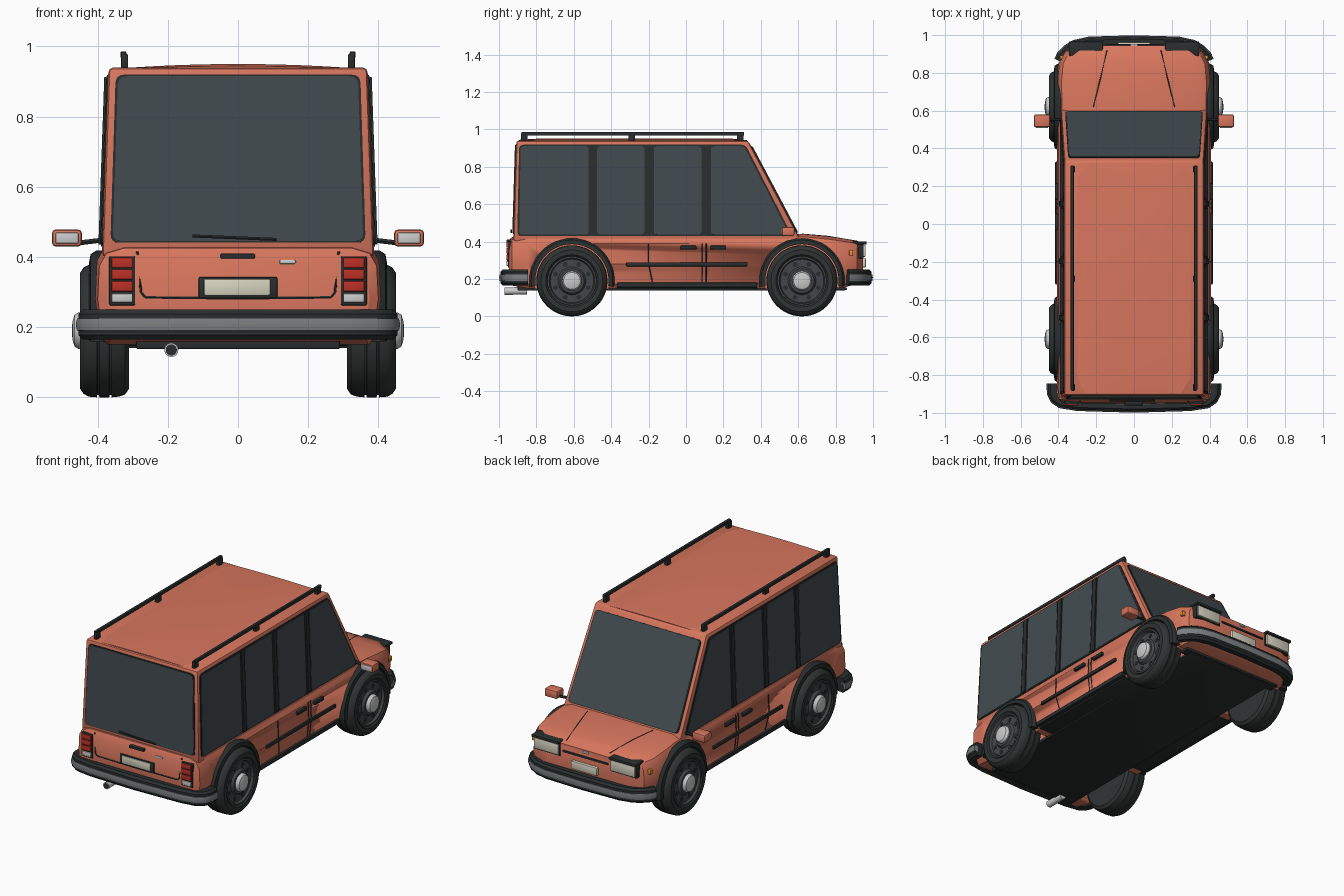
import bpy, bmesh, math
from mathutils import Vector as V

if "Cube" in bpy.data.objects:
    bpy.data.objects.remove(bpy.data.objects["Cube"])


def mat(name, r, g, b):
    m = bpy.data.materials.new(name)
    m.diffuse_color = (r, g, b, 1)
    m.use_nodes = True
    m.node_tree.nodes["Principled BSDF"].inputs["Base Color"].default_value = m.diffuse_color
    return m


PAINT = mat("orange_paint", .68, .18, .11)
GLASS = mat("glass", .055, .07, .08)
BLACK = mat("black_trim", .022, .027, .027)
RUBBER = mat("rubber", .03, .034, .034)
DARK = mat("dark_rim", .055, .06, .065)
STEEL = mat("steel", .2, .21, .22)
SILVER = mat("silver", .55, .55, .55)
CREAM = mat("cream", .68, .66, .53)
RED = mat("red_lens", .5, .03, .02)
AMBER = mat("amber_lens", .8, .3, .02)


def loft(name, rings, m, mirror=False, bevel=0, segs=2):
    """Skin a list of equal-length closed rings and cap both ends."""
    bm = bmesh.new()
    vs = [[bm.verts.new(p) for p in ring] for ring in rings]
    n = len(vs[0])
    for a, b in zip(vs, vs[1:]):
        for i in range(n):
            j = (i + 1) % n
            bm.faces.new((a[i], a[j], b[j], b[i]))
    bm.faces.new(vs[0])
    bm.faces.new(vs[-1])
    bmesh.ops.recalc_face_normals(bm, faces=bm.faces)
    if bevel:
        bmesh.ops.bevel(bm, geom=bm.edges[:], offset=bevel, segments=segs,
                        profile=.5, affect='EDGES')
    me = bpy.data.meshes.new(name)
    bm.to_mesh(me)
    bm.free()
    me.materials.append(m)
    ob = bpy.data.objects.new(name, me)
    bpy.context.collection.objects.link(ob)
    if mirror:
        ob.modifiers.new("mirror", 'MIRROR')
    return ob


def box(name, xs, ys, zs, m, mirror=False, bevel=.004):
    rings = [[(xs[0], y, z), (xs[1], y, z), (xs[1], y, w), (xs[0], y, w)]
             for y in ys for z, w in [zs]]
    return loft(name, rings, m, mirror, bevel)


def bar(name, p, q, r, m, mirror=False, n=6, r2=None):
    p, q = V(p), V(q)
    rot = (q - p).to_track_quat('Z', 'Y')
    ring = lambda c, s: [c + rot @ V((s * math.cos(2 * math.pi * i / n), s * math.sin(2 * math.pi * i / n), 0))
                         for i in range(n)]
    return loft(name, [ring(p, r), ring(q, r2 or r)], m, mirror)


def lathe(name, prof, y, z, m, n=40, mirror=True):
    return loft(name, [[(x, y + r * math.cos(2 * math.pi * i / n), z + r * math.sin(2 * math.pi * i / n))
                        for i in range(n)] for r, x in prof], m, mirror)


def panel(name, pts, t, m, mirror=False, rad=.025, grow=0):
    """Flat plate with rounded corners, thickness t to both sides."""
    pts = [V(p) for p in pts]
    c = sum(pts, V()) / len(pts)
    pts = [p + (p - c).normalized() * grow for p in pts]
    nrm = (pts[1] - pts[0]).cross(pts[2] - pts[1]).normalized() * t
    out = []
    for i, p in enumerate(pts):
        a = p + (pts[i - 1] - p).normalized() * rad
        b = p + (pts[(i + 1) % len(pts)] - p).normalized() * rad
        for k in range(5):
            s = k / 4
            out.append(a * (1 - s) ** 2 + p * 2 * s * (1 - s) + b * s * s)
    return loft(name, [[p - nrm for p in out], [p + nrm for p in out]], m, mirror)


def sweep(name, half, sec, m):
    """Sweep an (outward, z) section along a mirrored plan path."""
    path = [V(p) for p in half] + [V((-x, y)) for x, y in half[-2::-1]]
    rings = []
    for i, p in enumerate(path):
        d = (path[min(i + 1, len(path) - 1)] - path[max(i - 1, 0)]).normalized()
        nv = V((d.y, -d.x))
        if nv.dot(p) < 0:
            nv = -nv
        rings.append([(p.x + nv.x * o, p.y + nv.y * o, z) for o, z in sec])
    return loft(name, rings, m)


# Lower body lofted along y: (y, half width, top, bottom)
rings = []
for y, w, t, b in [(-.947, .37, .395, .19), (-.93, .395, .425, .165), (-.85, .402, .44, .15),
                   (.55, .402, .44, .15), (.64, .402, .44, .15), (.76, .403, .428, .15),
                   (.85, .395, .415, .155), (.915, .36, .402, .175), (.945, .28, .388, .2)]:
    h = [(w - .07, t), (w - .02, t - .015), (w, t - .05), (w + .005, .28), (w - .008, b + .025), (w - .03, b)]
    rings.append([(x, y, z) for x, z in h] + [(-x, y, z) for x, z in h[::-1]])
body = loft("lower_body", rings, PAINT)

# Wheels, wheel wells and arch lips
WZ = .19
for end, wy in (("rear", -.61), ("front", .62)):
    for s, side in ((1, "right"), (-1, "left")):
        cut = lathe("well_cutter_" + end + side, [(.2, s * .29), (.2, s * .6)], wy, WZ, PAINT, 40, False)
        cut.hide_render = True
        cut.display_type = 'WIRE'
        md = body.modifiers.new("well", 'BOOLEAN')
        md.object, md.operation, md.solver = cut, 'DIFFERENCE', 'EXACT'
    lathe(end + "_tyre", [(.1, .31), (.165, .31), (.182, .322), (.188, .34), (.19, .36), (.183, .361), (.183, .366),
                          (.19, .367), (.19, .395), (.183, .396), (.183, .401), (.19, .402), (.188, .425), (.18, .44),
                          (.165, .45), (.14, .449), (.132, .44), (.13, .425)], wy, WZ, RUBBER, 48)
    lathe(end + "_rim", [(.131, .42), (.131, .444), (.122, .446), (.116, .432), (.075, .432), (.065, .446),
                         (.05, .446)], wy, WZ, DARK)
    lathe(end + "_hub_cap", [(.052, .44), (.052, .455), (.045, .466), (.025, .472), (.006, .473)], wy, WZ, SILVER)
    for k in range(8):
        a = (k + .5) * math.pi / 4
        lathe(end + "_rim_hole", [(.013, .43), (.013, .435)],
              wy + .095 * math.cos(a), WZ + .095 * math.sin(a), BLACK, 10)
    arc = []
    for k in range(29):
        a = math.radians(-8 + 196 * k / 28)
        arc.append([(x, wy + r * math.cos(a), WZ + r * math.sin(a))
                    for r, x in ((.196, .36), (.228, .36), (.228, .405), (.218, .42), (.196, .424))])
    loft(end + "_arch_lip", arc, BLACK, True)

# Cabin and crowned roof
sx = lambda z: .387 - (z - .43) * .035
fy = lambda z: .597 - (z - .44) * .53
ry = lambda z: -.922 + (z - .44) * .03
loft("cabin", [[(-sx(z), ry(z), z), (sx(z), ry(z), z), (sx(z), fy(z), z), (-sx(z), fy(z), z)]
               for z in (.4, .94)], PAINT, bevel=.014)
loft("roof_crown", [[(.355 * k / 6, y, .936 + h * (1 - (k / 6) ** 2)) for k in range(-6, 7)]
                    for y, h in ((-.895, .008), (-.8, .014), (.25, .014), (.325, .006))], PAINT)

# Windows with dark seals
rear = [(-.357, .445), (.357, .445), (.342, .915), (-.342, .915)]
front = [(-.358, .45), (.358, .45), (.342, .905), (-.342, .905)]
for nm, t, g, m in (("seal", .004, .008, BLACK), ("glass", .007, 0, GLASS)):
    panel("rear_" + nm, [(x, ry(z), z) for x, z in rear], t, m, grow=g)
    panel("windscreen_" + nm, [(x, fy(z), z) for x, z in front], t, m, grow=g)
S = lambda y, z: (sx(z), y, z)
panel("side_window_seal", [S(-.902, .43), S(.568, .43), S(.318, .918), S(-.892, .918)], .004, BLACK, True)
for a, b, c, d in ((-.892, -.52, -.52, -.884), (-.475, -.222, -.222, -.475),
                   (-.172, .083, .083, -.172), (.133, .552, .31, .133)):
    panel("side_glass", [S(a, .438), S(b, .438), S(c, .91), S(d, .91)], .006, GLASS, True, .02)
for y in (-.497, -.197, .108):
    panel("window_pillar", [S(y - .015, .435), S(y + .015, .435), S(y + .015, .912), S(y - .015, .912)],
          .011, BLACK, True, .004)

# Roof rails
box("roof_rail", (.318, .335), (-.88, .31), (.966, .986), BLACK, True)
for y in (-.865, -.29, .29):
    box("rail_post", (.313, .333), (y - .018, y + .018), (.935, .978), BLACK, True)

# Bumpers with steel strip
sec = [(-.05, .17), (-.012, .165), (0, .178), (0, .238), (-.012, .25), (-.05, .248)]
strip = [(-.02, .188), (.004, .19), (.007, .207), (.004, .224), (-.02, .226)]
for nm, path in (("rear", [(.455, -.845), (.455, -.9), (.435, -.94), (.395, -.968), (.3, -.983), (0, -.992)]),
                 ("front", [(.415, .872), (.4, .905), (.365, .94), (.32, .967), (.24, .985), (0, .992)])):
    sweep(nm + "_bumper", path, sec, BLACK)
    sweep(nm + "_bumper_strip", path, strip, STEEL)

# Underside, sills, exhaust
box("floor_pan", (-.29, .29), (-.9, .85), (.138, .17), BLACK)
box("floor_centre", (-.385, .385), (-.37, .38), (.146, .165), BLACK)
box("front_valance", (-.33, .33), (.8, .86), (.14, .155), BLACK)
box("sill", (.37, .408), (-.37, .38), (.155, .18), BLACK, True)
bar("exhaust_pipe", (-.19, -.85, .137), (-.19, -.97, .135), .02, SILVER, n=16)
bar("exhaust_opening", (-.19, -.96, .135), (-.19, -.971, .135), .016, BLACK, n=16)

# Side trim, handles and door seams
box("side_strip", (.4, .417), (-.32, .33), (.268, .288), BLACK, True)
for y in (-.03, .13):
    box("door_handle", (.395, .419), (y, y + .085), (.358, .378), BLACK, True)
for y in (.085, .108, -.2):
    bar("door_seam", (.403, y, .43 - .04), (.407, y, .28), .003, BLACK, True)
    bar("door_seam_low", (.407, y, .28), (.396, y + (.02 if y < 0 else 0), .185), .003, BLACK, True)
box("side_marker", (.37, .392), (.872, .893), (.325, .355), AMBER, True)

# Wing mirrors
box("mirror_shell", (.445, .53), (.512, .58), (.43, .478), PAINT, True, .01)
box("mirror_face", (.455, .52), (.508, .52), (.438, .47), SILVER, True)
bar("mirror_stalk", (.37, .555, .45), (.455, .55, .44), .008, BLACK, True)

# Rear lamps, tailgate and plate
box("tail_lamp_housing", (.293, .367), (-.953, -.92), (.262, .402), BLACK, True)
for z in (.302, .336, .369):
    box("tail_lamp_red", (.3, .36), (-.96, -.94), (z, z + .029), RED, True, .002)
box("reverse_lamp", (.3, .36), (-.96, -.94), (.27, .296), SILVER, True)
for p, q in (((.287, .415), (.277, .3)), ((.277, .3), (.265, .285)), ((.265, .285), (0, .282))):
    bar("tailgate_seam", (p[0], -.937 if p[1] > .4 else -.947, p[1]), (q[0], -.947, q[1]), .004, BLACK, True)
box("rear_plate_frame", (-.112, .112), (-.954, -.94), (.284, .343), BLACK)
box("rear_plate", (-.097, .092), (-.958, -.945), (.291, .337), CREAM)
box("tailgate_handle", (-.05, .048), (-.96, -.92), (.395, .41), BLACK)
box("rear_trim_tag", (.118, .165), (-.952, -.94), (.38, .392), SILVER)
bar("rear_wiper", (-.13, -.934, .46), (.11, -.934, .45), .005, BLACK)

# Nose: headlamps, grille slot, plate, bonnet seams
box("headlamp_housing", (.165, .34), (.88, .95), (.31, .392), BLACK, True)
box("headlamp_lens", (.173, .332), (.93, .96), (.318, .382), CREAM, True)
box("headlamp_brow", (.165, .345), (.89, .966), (.385, .4), BLACK, True)
box("grille_slot", (-.15, .15), (.93, .952), (.34, .352), BLACK)
box("nose_tag", (-.02, .02), (.93, .953), (.37, .382), SILVER)
box("front_plate", (-.085, .085), (.94, .962), (.262, .31), CREAM)
bar("bonnet_seam", (.215, .62, .44), (.18, .76, .428), .003, BLACK, True)
bar("bonnet_seam_front", (.18, .76, .428), (.143, .92, .401), .003, BLACK, True)

# Smooth shading with crisp edges
for ob in bpy.context.collection.objects:
    ob.select_set(True)
bpy.context.view_layer.objects.active = body
bpy.ops.object.shade_smooth_by_angle(angle=math.radians(32))
